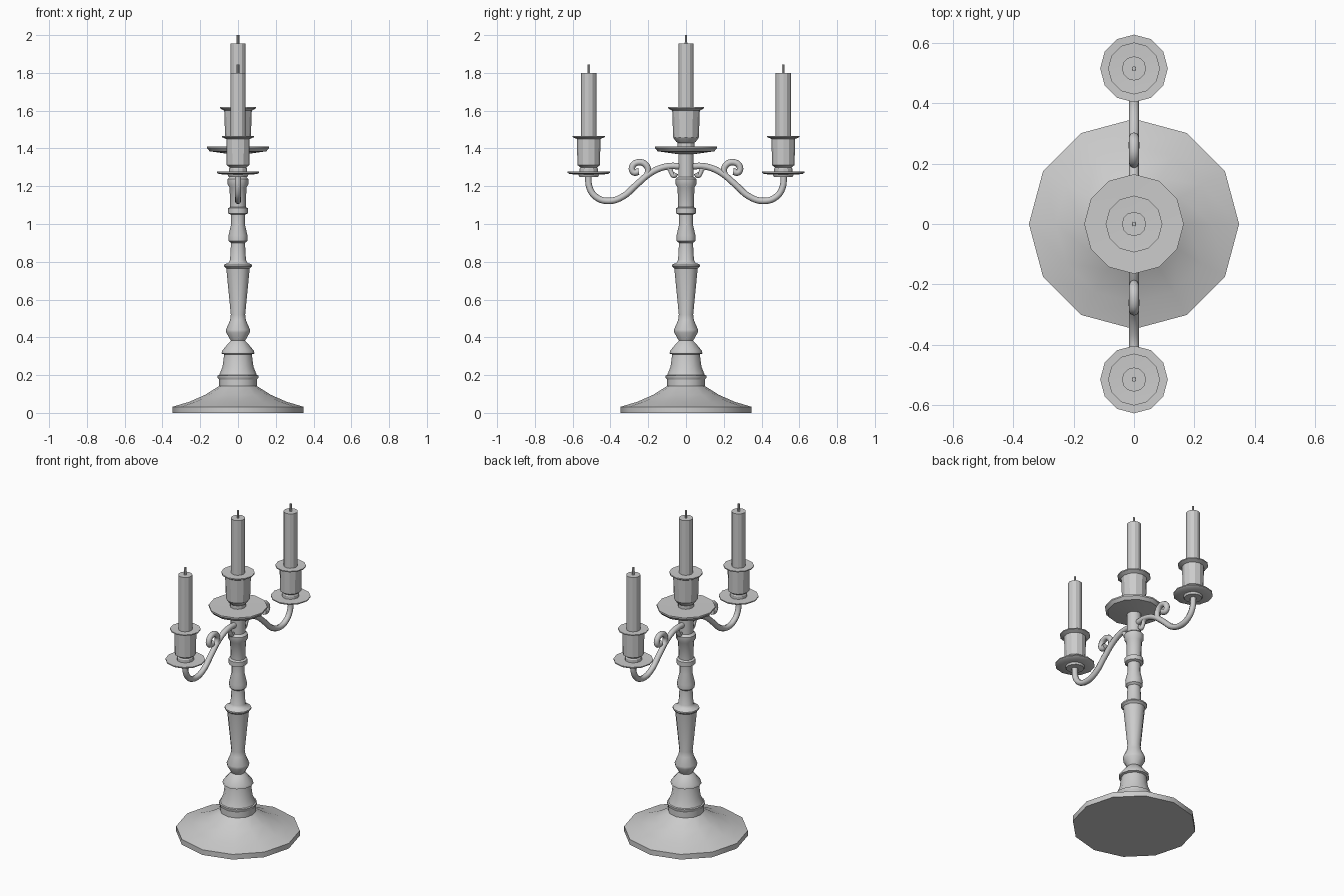
import bpy, bmesh, math
from mathutils import Vector

if "Cube" in bpy.data.objects:
    bpy.data.objects.remove(bpy.data.objects["Cube"])

SIDES = 12


def finish(obj, angle):
    bpy.ops.object.select_all(action='DESELECT')
    obj.select_set(True)
    bpy.context.view_layer.objects.active = obj
    bpy.ops.object.shade_smooth_by_angle(angle=math.radians(angle))


def lathe(name, profile, y=0.0, sides=SIDES, angle=40):
    """Turn a (radius, height) profile into a closed solid."""
    bm = bmesh.new()
    rings = []
    for r, z in profile:
        rings.append([bm.verts.new((r * math.cos(2 * math.pi * i / sides),
                                    r * math.sin(2 * math.pi * i / sides), z))
                      for i in range(sides)])
    for a, b in zip(rings, rings[1:]):
        for i in range(sides):
            j = (i + 1) % sides
            bm.faces.new((a[i], a[j], b[j], b[i]))
    bm.faces.new(rings[0][::-1])
    bm.faces.new(rings[-1])
    bmesh.ops.recalc_face_normals(bm, faces=bm.faces)
    mesh = bpy.data.meshes.new(name)
    bm.to_mesh(mesh)
    bm.free()
    obj = bpy.data.objects.new(name, mesh)
    obj.location.y = y
    bpy.context.collection.objects.link(obj)
    finish(obj, angle)
    return obj


def tube(name, points, side, radius):
    """Round bar through (distance from axis, height, thickness) points."""
    curve = bpy.data.curves.new(name, 'CURVE')
    curve.dimensions = '3D'
    curve.bevel_depth = radius
    curve.bevel_resolution = 2
    curve.resolution_u = 5
    curve.use_fill_caps = True
    spline = curve.splines.new('BEZIER')
    spline.bezier_points.add(len(points) - 1)
    for bp, (d, z, t) in zip(spline.bezier_points, points):
        bp.co = Vector((0, side * d, z))
        bp.radius = t
        bp.handle_left_type = bp.handle_right_type = 'AUTO'
    obj = bpy.data.objects.new(name, curve)
    bpy.context.collection.objects.link(obj)
    bpy.ops.object.select_all(action='DESELECT')
    obj.select_set(True)
    bpy.context.view_layer.objects.active = obj
    bpy.ops.object.convert(target='MESH')
    finish(bpy.context.object, 50)


# Foot and turned column
lathe("foot", [(.348, 0), (.348, .032), (.26, .058), (.175, .095), (.10, .142), (.10, .18)])
lathe("column", [
    (.095, .17), (.108, .187), (.108, .197), (.10, .20), (.082, .245), (.073, .31),
    (.087, .314), (.085, .328), (.05, .37), (.038, .382), (.062, .425), (.064, .44),
    (.042, .49), (.038, .52), (.062, .765), (.075, .776), (.075, .784), (.05, .795),
    (.042, .81), (.037, .90), (.049, .91), (.05, .94), (.036, 1.0), (.037, 1.05),
    (.053, 1.056), (.053, 1.084), (.041, 1.09), (.045, 1.195), (.055, 1.21),
    (.055, 1.238), (.041, 1.25), (.041, 1.40)])

# Central drip dish, cup and candle
lathe("centre_dish", [(.045, 1.37), (.15, 1.385), (.165, 1.402), (.165, 1.411), (.05, 1.409)])
lathe("centre_cup", [(.045, 1.40), (.045, 1.43), (.052, 1.435), (.068, 1.458),
                     (.073, 1.60), (.094, 1.612), (.094, 1.619), (.04, 1.617)], angle=25)
lathe("centre_candle", [(.04, 1.45), (.04, 1.955)], angle=25)
lathe("centre_wick", [(.008, 1.94), (.007, 2.0)], sides=6)

for side, label in ((-1, "left"), (1, "right")):
    y = side * .515
    # Outer dish, cup and candle
    lathe(label + "_dish", [(.05, 1.25), (.055, 1.262), (.10, 1.264), (.112, 1.271),
                            (.112, 1.277), (.045, 1.275)], y)
    lathe(label + "_cup", [(.048, 1.27), (.048, 1.293), (.044, 1.30), (.06, 1.312),
                           (.062, 1.45), (.086, 1.46), (.086, 1.466), (.04, 1.464)], y, angle=25)
    lathe(label + "_candle", [(.04, 1.31), (.04, 1.80)], y, angle=25)
    lathe(label + "_wick", [(.008, 1.79), (.007, 1.845)], y, sides=6)

    # S-shaped arm
    tube(label + "_arm", [(.02, 1.305, 1), (.10, 1.305, 1), (.18, 1.275, 1), (.26, 1.21, 1),
                          (.335, 1.145, 1), (.41, 1.122, 1), (.475, 1.142, 1),
                          (.51, 1.19, 1), (.518, 1.26, 1)], side, .017)
    # Large scroll on top of the arm and small curl below it
    tube(label + "_scroll", [(.24, 1.23, .8), (.202, 1.275, .9), (.212, 1.312, 1), (.25, 1.327, 1),
                             (.284, 1.305, 1), (.277, 1.274, 1), (.25, 1.278, 1.1)], side, .017)
    tube(label + "_curl", [(.11, 1.30, 1), (.085, 1.29, 1), (.077, 1.27, 1),
                           (.063, 1.256, 1.1), (.055, 1.27, 1.2)], side, .012)
